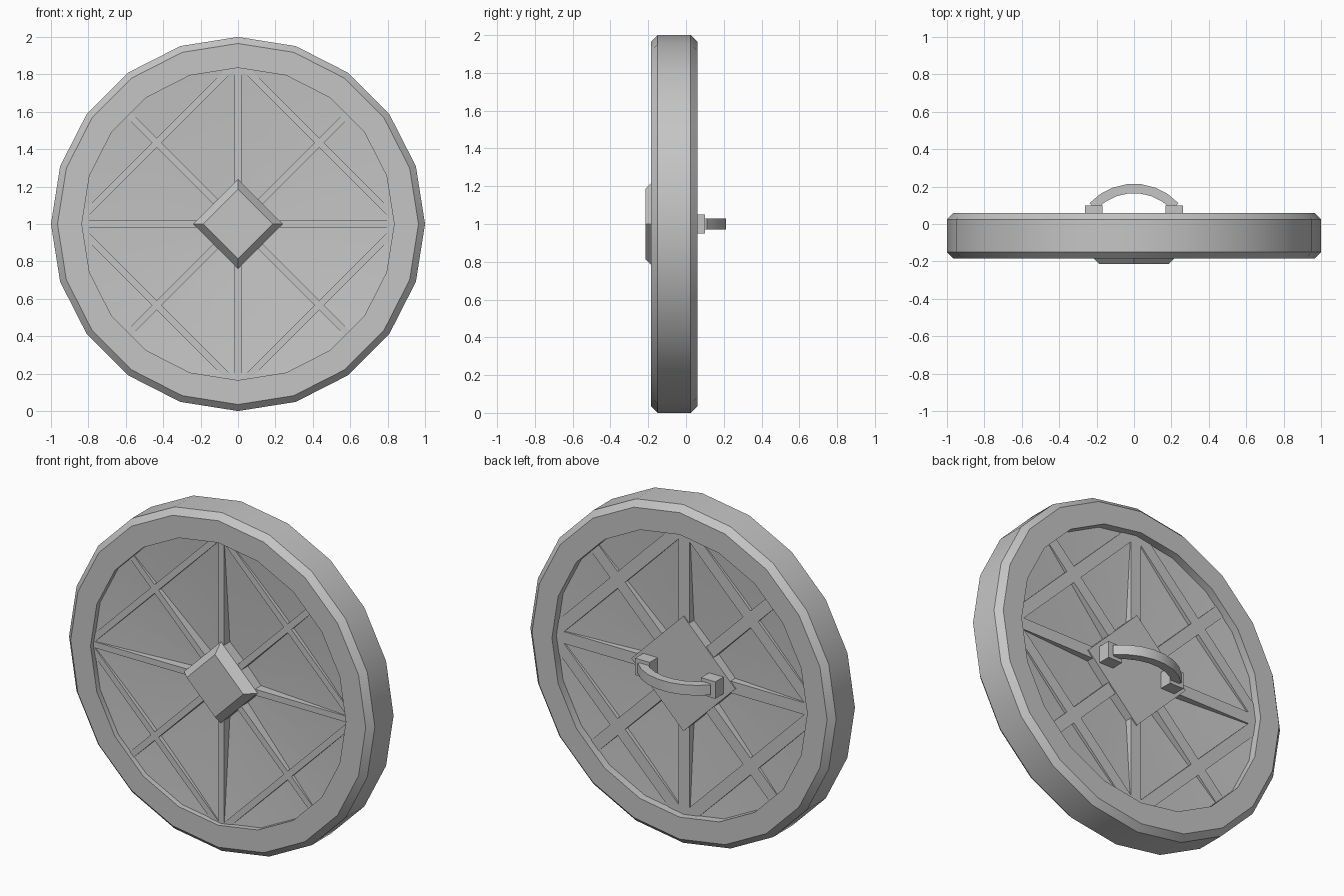
import bpy, bmesh, math
from mathutils import Matrix, Vector

old = bpy.data.objects.get("Cube")
if old:
    bpy.data.objects.remove(old, do_unlink=True)

grey = bpy.data.materials.new("plain_grey")
grey.use_nodes = True
COLOUR = (0.56, 0.56, 0.56, 1)
grey.diffuse_color = COLOUR
grey.node_tree.nodes["Principled BSDF"].inputs["Base Color"].default_value = COLOUR

CENTRE = Vector((0, 0, 1))
CORE = -0.065
SIDES = 20


def finish(name, bm):
    bmesh.ops.recalc_face_normals(bm, faces=bm.faces)
    bmesh.ops.translate(bm, verts=bm.verts, vec=CENTRE)
    mesh = bpy.data.meshes.new(name)
    bm.to_mesh(mesh)
    bm.free()
    mesh.materials.append(grey)
    obj = bpy.data.objects.new(name, mesh)
    bpy.context.collection.objects.link(obj)
    return obj


def skin(bm, loops):
    """Bridge equal closed loops of points and cap both ends."""
    rows = [[bm.verts.new(p) for p in loop] for loop in loops]
    n = len(rows[0])
    for a, b in zip(rows, rows[1:]):
        for i in range(n):
            j = (i + 1) % n
            bm.faces.new((a[i], a[j], b[j], b[i]))
    bm.faces.new(rows[0])
    bm.faces.new(rows[-1][::-1])
    return rows


def rectangle(hx, hz, y):
    return [Vector((sx * hx, y, sz * hz)) for sx, sz in ((-1, -1), (1, -1), (1, 1), (-1, 1))]


def diamond(r, y):
    return [Vector((r, y, 0)), Vector((0, y, r)), Vector((-r, y, 0)), Vector((0, y, -r))]


# Chamfered rim around a panel that is gently dished on both sides
profile = [(0.03, -0.085), (0.835, -0.153), (0.835, -0.185), (0.965, -0.185), (1, -0.15),
           (1, 0.025), (0.965, 0.06), (0.835, 0.06), (0.835, 0.013), (0.03, -0.045)]
bm = bmesh.new()
angles = [2 * math.pi * i / SIDES for i in range(SIDES)]
rows = skin(bm, [[(r * math.cos(a), y, r * math.sin(a)) for a in angles] for r, y in profile])
for face in bm.faces:
    face.smooth = True
for row in rows[1:-1]:
    for i in range(SIDES):
        bm.edges.get((row[i], row[i - 1])).smooth = False
finish("rim_and_panel", bm)


# Ribs: a cross, a diagonal cross and a square
def ribs(name, top, width):
    bm = bmesh.new()

    def bar(half_length, angle, offset=0.0):
        turn = Matrix.Rotation(angle, 4, "Y")
        shift = Vector((0, 0, offset))
        skin(bm, [[turn @ (p + shift) for p in rectangle(half_length, width / 2, y)]
                  for y in (CORE, top)])

    for k in range(4):
        bar(0.84, k * math.pi / 4)
        bar(0.575, math.pi / 4 + k * math.pi / 2, 0.615)
    finish(name, bm)


ribs("front_ribs", -0.158, 0.036)
ribs("back_ribs", 0.018, 0.07)

# Diamond boss on the front and diamond plate on the back
bm = bmesh.new()
skin(bm, [diamond(0.24, CORE), diamond(0.24, -0.16), diamond(0.185, -0.215)])
finish("front_boss", bm)
bm = bmesh.new()
skin(bm, [diamond(0.34, CORE), diamond(0.34, 0.025)])
finish("back_plate", bm)

# Handle mounts
for side, label in ((1, "left"), (-1, "right")):
    bm = bmesh.new()
    skin(bm, [[p + Vector((side * 0.215, 0, 0)) for p in rectangle(0.047, 0.05, y)]
              for y in (0.015, 0.1)])
    finish("handle_mount_" + label, bm)

# Arched grip
RADIUS, SEGMENTS = 0.3, 7
sweep = math.asin(0.22 / RADIUS)
arc_y = 0.19 - RADIUS
loops = []
for i in range(SEGMENTS + 1):
    a = -sweep + 2 * sweep * i / SEGMENTS
    loops.append([(r * math.sin(a), arc_y + r * math.cos(a), z)
                  for r, z in ((RADIUS - 0.025, -0.03), (RADIUS + 0.025, -0.03),
                               (RADIUS + 0.025, 0.03), (RADIUS - 0.025, 0.03))])
bm = bmesh.new()
skin(bm, loops)
grip = finish("handle_grip", bm)
bpy.ops.object.select_all(action="DESELECT")
grip.select_set(True)
bpy.context.view_layer.objects.active = grip
bpy.ops.object.shade_smooth_by_angle(angle=math.radians(30))
